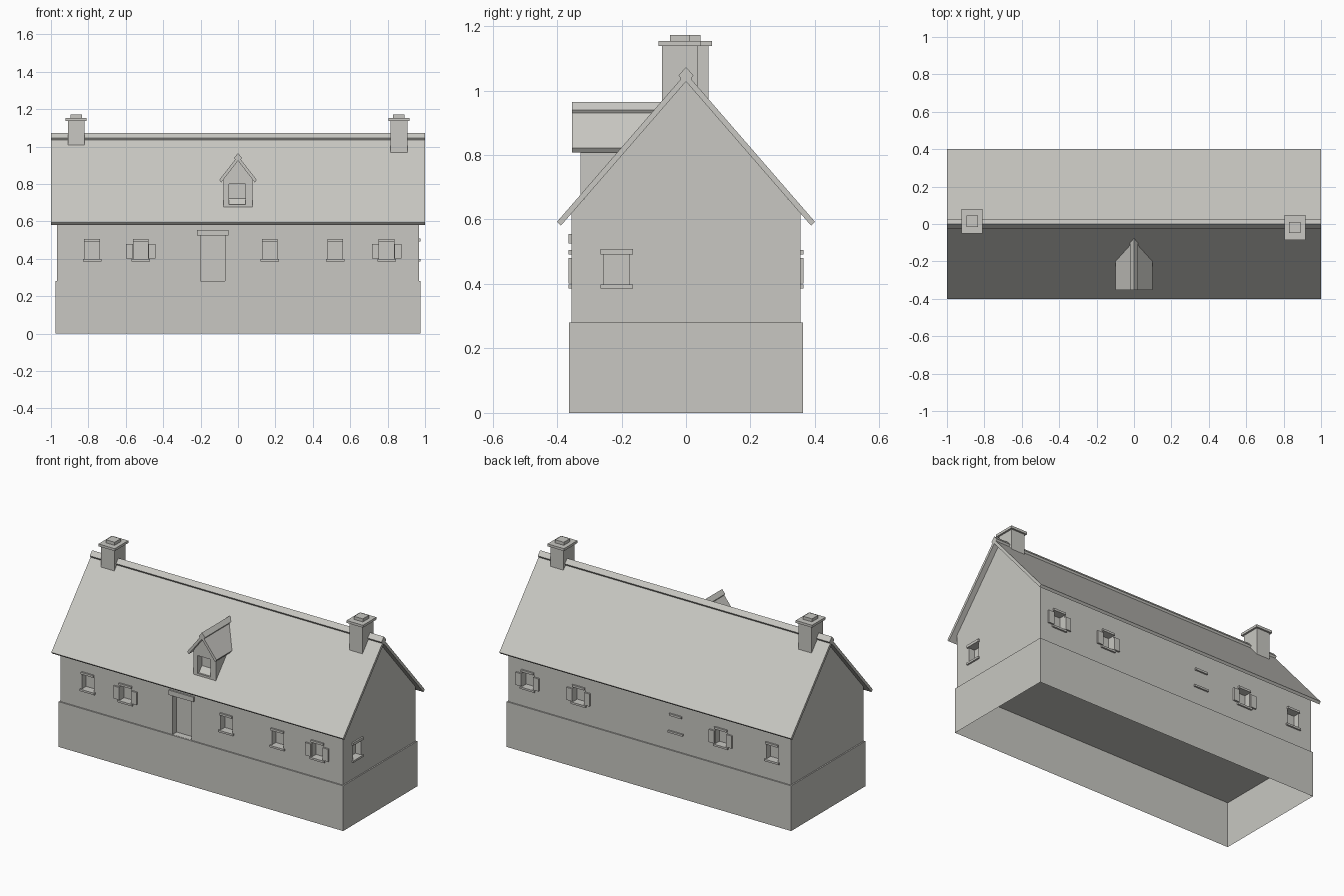
import bpy
import bmesh
from mathutils import Vector

if "Cube" in bpy.data.objects:
    bpy.data.objects.remove(bpy.data.objects["Cube"], do_unlink=True)

stone = bpy.data.materials.new("warm_grey")
stone.use_nodes = True
GREY = (0.58, 0.575, 0.54, 1)
stone.diffuse_color = GREY
stone.node_tree.nodes["Principled BSDF"].inputs["Base Color"].default_value = GREY


def finish(name, bm):
    bmesh.ops.recalc_face_normals(bm, faces=bm.faces)
    mesh = bpy.data.meshes.new(name)
    bm.to_mesh(mesh)
    bm.free()
    mesh.materials.append(stone)
    obj = bpy.data.objects.new(name, mesh)
    bpy.context.scene.collection.objects.link(obj)
    return obj


def prism(name, profile, axis, start, end):
    """Extrude a profile (across, z) along the x or y axis."""
    bm = bmesh.new()
    place = (lambda u, z: (start, u, z)) if axis == "x" else (lambda u, z: (u, start, z))
    face = bm.faces.new([bm.verts.new(place(u, z)) for u, z in profile])
    ext = bmesh.ops.extrude_face_region(bm, geom=[face])
    step = Vector((end - start, 0, 0) if axis == "x" else (0, end - start, 0))
    verts = [g for g in ext["geom"] if isinstance(g, bmesh.types.BMVert)]
    bmesh.ops.translate(bm, verts=verts, vec=step)
    return finish(name, bm)


def box(name, x, y, z):
    return prism(name, [(x[0], z[0]), (x[1], z[0]), (x[1], z[1]), (x[0], z[1])], "y", *y)


def span(centre, width):
    return (centre - width / 2, centre + width / 2)


def mirrored(half):
    """Close a profile given its +side points, from top to bottom."""
    return half + [(-u, z) for u, z in reversed(half) if u]


def chevron(name, peak, eave, under_eave, under_peak, axis, start, end):
    profile = [(-eave[0], eave[1]), (0, peak), eave, under_eave,
               (0, under_peak), (-under_eave[0], under_eave[1])]
    return prism(name, profile, axis, start, end)


def carve(target, cutters):
    for cutter in cutters:
        mod = target.modifiers.new("opening", "BOOLEAN")
        mod.operation = "DIFFERENCE"
        mod.solver = "EXACT"
        mod.object = cutter
    bpy.context.view_layer.update()
    evaluated = target.evaluated_get(bpy.context.evaluated_depsgraph_get())
    mesh = bpy.data.meshes.new_from_object(evaluated)
    target.modifiers.clear()
    target.data = mesh
    for cutter in cutters:
        bpy.data.objects.remove(cutter, do_unlink=True)


WALL_X, WALL_Y, FLOOR, DEPTH, PROUD = 0.967, 0.355, 0.28, 0.04, 0.01
HEAD, SILL = 0.492, 0.398

# Plinth, open underneath
plinth = box("plinth", (-0.975, 0.975), (-0.363, 0.363), (0, FLOOR))
bm = bmesh.new()
bm.from_mesh(plinth.data)
bottom = [f for f in bm.faces if f.calc_center_median().z < 0.01]
bmesh.ops.delete(bm, geom=bottom, context="FACES_ONLY")
bm.to_mesh(plinth.data)
bm.free()

# Gabled walls
walls = prism("walls", mirrored([(0, 1.028), (WALL_Y, 0.619), (WALL_Y, FLOOR)]),
              "x", -WALL_X, WALL_X)

# Windows along both long walls: centre, has opening, has shutters
front = [(-0.78, True, False), (-0.52, True, True), (0.17, True, False),
         (0.52, True, False), (0.795, True, True)]
back = [(0.835, True, True), (0.485, True, True), (-0.18, False, False),
        (-0.49, True, True), (-0.84, True, False)]
cutters = []
for side, sign, windows in (("front", -1, front), ("back", 1, back)):
    face = sign * WALL_Y
    proud = (face - sign * 0.005, face + sign * PROUD)
    for i, (x, opening, shutters) in enumerate(windows, 1):
        if opening:
            cutters.append(box("cutter", span(x, 0.08),
                               (face - sign * DEPTH, face + sign * 0.05), (SILL, HEAD)))
        box(f"{side}_sill_{i}", span(x, 0.1), proud, (SILL - 0.012, SILL))
        box(f"{side}_lintel_{i}", span(x, 0.085), proud, (HEAD, HEAD + 0.013))
        if shutters:
            for label, way in (("a", -1), ("b", 1)):
                box(f"{side}_shutter_{i}{label}", span(x + way * 0.06, 0.038),
                    proud, (SILL + 0.004, HEAD - 0.012))

# Gable window on the right end
cutters.append(box("cutter", (WALL_X - DEPTH, WALL_X + 0.05), span(-0.215, 0.08), (SILL, HEAD)))
proud = (WALL_X - 0.005, WALL_X + PROUD)
box("gable_sill", proud, span(-0.215, 0.1), (SILL - 0.012, SILL))
box("gable_lintel", proud, span(-0.215, 0.1), (HEAD, HEAD + 0.016))

# Door
cutters.append(box("cutter", span(-0.135, 0.13), (-0.4, DEPTH - WALL_Y), (FLOOR + 0.001, 0.525)))
box("door_lintel", span(-0.135, 0.17), (-WALL_Y - PROUD, 0.005 - WALL_Y), (0.525, 0.555))
carve(walls, cutters)

# Main roof and ridge cap
chevron("roof", 1.054, (0.4, 0.593), (0.388, 0.581), 1.028, "x", -1, 1)
chevron("ridge_cap", 1.073, (0.023, 1.047), (0.016, 1.036), 1.05, "x", -1, 1)

# Dormer
dormer = prism("dormer_walls", mirrored([(0, 0.926), (0.077, 0.826), (0.077, 0.66)]),
               "y", -0.327, -0.11)
carve(dormer, [box("cutter", (-0.047, 0.04), (-0.4, DEPTH - 0.327), (0.69, 0.8))])
chevron("dormer_roof", 0.95, (0.1, 0.822), (0.09, 0.808), 0.924, "y", -0.354, -0.08)
chevron("dormer_ridge_cap", 0.965, (0.021, 0.94), (0.015, 0.93), 0.945, "y", -0.354, -0.07)

# Chimneys
for side, x, y in (("right", -0.865, 0.015), ("left", 0.86, -0.019)):
    box(f"{side}_chimney_shaft", span(x, 0.09), span(y, 0.11), (0.94, 1.14))
    box(f"{side}_chimney_cap", span(x, 0.112), span(y, 0.132), (1.138, 1.153))
    box(f"{side}_chimney_pot", span(x, 0.06), span(y, 0.06), (1.153, 1.172))
